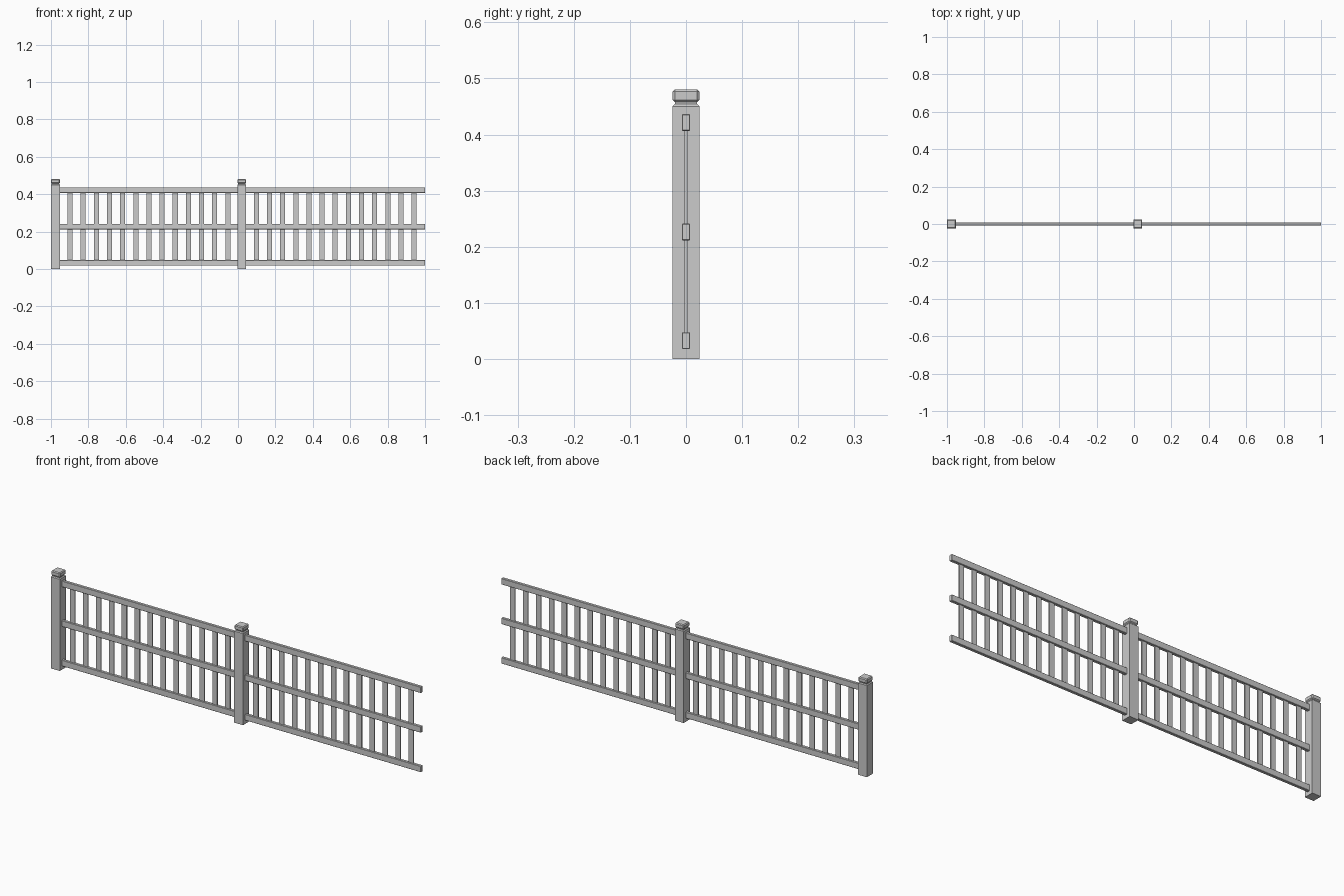
import bpy, bmesh
from mathutils import Matrix

if "Cube" in bpy.data.objects:
    bpy.data.objects.remove(bpy.data.objects["Cube"])


def box(name, center, size, bevel=0.0, top_only=False):
    """Box with optional chamfered edges (all, or just the top rim)."""
    bm = bmesh.new()
    bmesh.ops.create_cube(bm, size=1.0, matrix=Matrix.Translation(center) @ Matrix.Diagonal((*size, 1)))
    if bevel:
        edges = [e for e in bm.edges
                 if not top_only or all(v.co.z > center[2] for v in e.verts)]
        bmesh.ops.bevel(bm, geom=edges, offset=bevel, segments=1, affect='EDGES')
    mesh = bpy.data.meshes.new(name)
    bm.to_mesh(mesh)
    bm.free()
    obj = bpy.data.objects.new(name, mesh)
    bpy.context.collection.objects.link(obj)
    return obj


PITCH = 0.996     # distance between fence sections
POST = 0.048      # post thickness
SLATS = 13

for section in range(2):
    x0 = -1.0 + section * PITCH
    post_x = x0 + POST / 2
    tag = f"_{section + 1}"

    # Post with chamfered top, recessed neck and cap
    box("post" + tag, (post_x, 0, 0.227), (POST, POST, 0.454), 0.004, True)
    box("post_neck" + tag, (post_x, 0, 0.455), (0.04, 0.04, 0.01))
    box("post_cap" + tag, (post_x, 0, 0.469), (POST, POST, 0.023), 0.004)

    # Three horizontal rails running out of the post
    start, end = x0 + POST - 0.006, x0 + 1.004
    for label, z in (("bottom", 0.0325), ("middle", 0.2265), ("top", 0.4215)):
        box(f"{label}_rail{tag}", ((start + end) / 2, 0, z),
            (end - start, 0.015, 0.03), 0.0015)

    # Thin vertical slats
    for i in range(SLATS):
        box(f"slat{tag}_{i + 1}", (x0 + 0.102 + i * 0.0703, 0, 0.227),
            (0.027, 0.005, 0.37))
